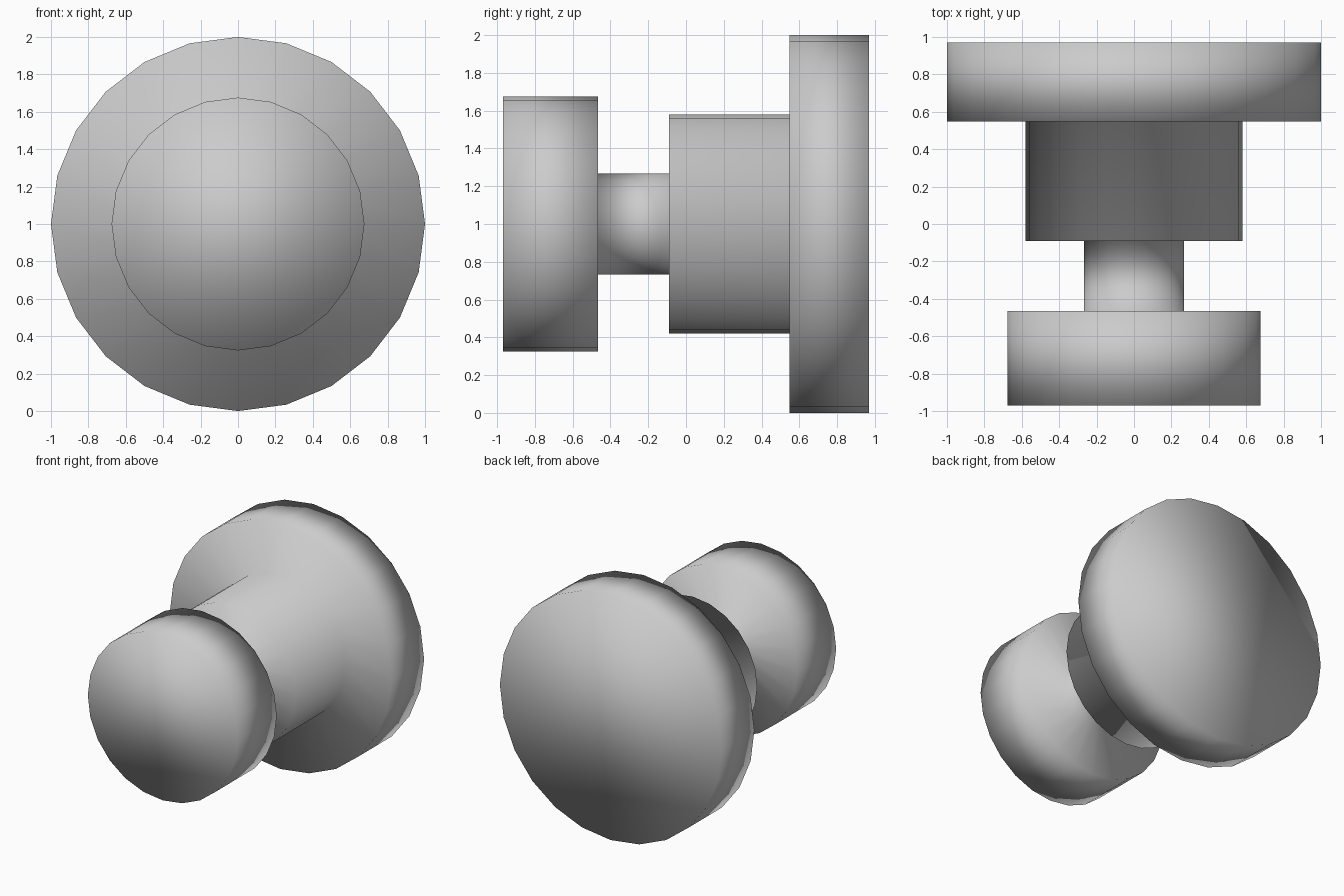
import bpy, bmesh
from math import sin, cos, tau

if "Cube" in bpy.data.objects:
    bpy.data.objects.remove(bpy.data.objects["Cube"])

SIDES = 24
# Turned profile from front to back: (y, radius)
PROFILE = [(-0.97, 0.676), (-0.466, 0.676),   # front knob
           (-0.466, 0.267), (-0.09, 0.267),   # thin neck
           (-0.09, 0.58), (0.547, 0.58),      # thick stem
           (0.547, 1.0), (0.97, 1.0)]         # rear disc

bm = bmesh.new()
rings = [[bm.verts.new((r * sin(tau * i / SIDES), y, 1 + r * cos(tau * i / SIDES)))
          for i in range(SIDES)] for y, r in PROFILE]

# Walls and shoulders
for a, b in zip(rings, rings[1:]):
    for i in range(SIDES):
        j = (i + 1) % SIDES
        bm.faces.new((a[i], a[j], b[j], b[i]))

# End caps
bm.faces.new(rings[0])
bm.faces.new(rings[-1])
bmesh.ops.recalc_face_normals(bm, faces=bm.faces)

# Smooth across every edge, as one continuous turned piece
for f in bm.faces:
    f.smooth = True

mesh = bpy.data.meshes.new("turned_knob")
bm.to_mesh(mesh)
bm.free()
bpy.context.collection.objects.link(bpy.data.objects.new("turned_knob", mesh))
